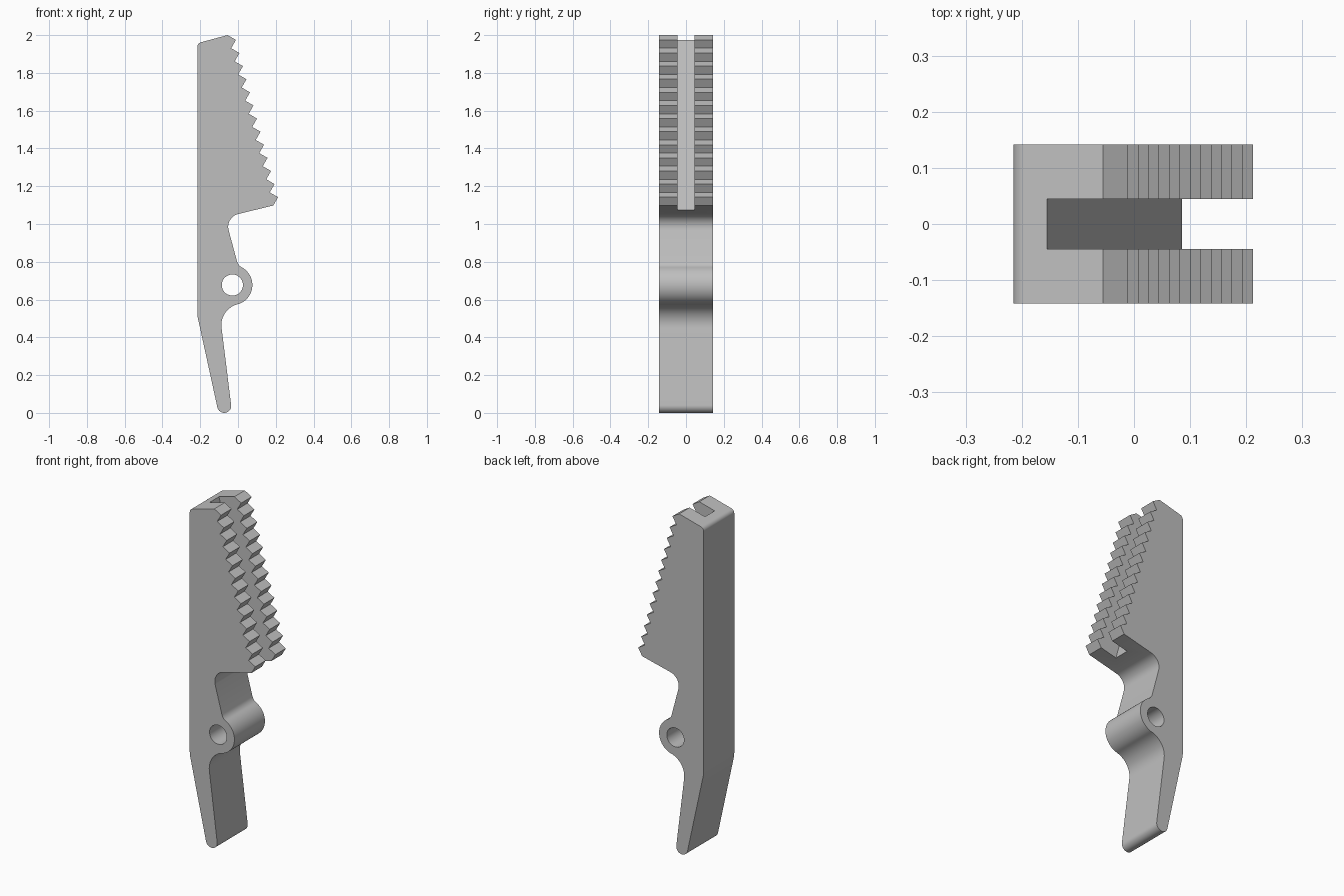
import bpy
import bmesh
from math import sin, cos, radians, pi

if "Cube" in bpy.data.objects:
    bpy.data.objects.remove(bpy.data.objects["Cube"], do_unlink=True)

HALF_WIDTH = 0.142
SLOT_HALF = 0.045
TILT = radians(15)
BOSS = (-0.03, 0.677)

grey = bpy.data.materials.new("plain grey")
grey.use_nodes = True
grey.diffuse_color = (0.52, 0.52, 0.52, 1)
grey.node_tree.nodes["Principled BSDF"].inputs["Base Color"].default_value = grey.diffuse_color


def arc(centre, r, start, end, steps=10):
    """Points on an arc, angles in degrees."""
    angles = [radians(start + (end - start) * i / steps) for i in range(steps + 1)]
    return [(centre[0] + r * cos(a), centre[1] + r * sin(a)) for a in angles]


def extrude_profile(name, points, half):
    """Solid made by extruding an x-z outline along y."""
    bm = bmesh.new()
    face = bm.faces.new([bm.verts.new((x, -half, z)) for x, z in points])
    grown = bmesh.ops.extrude_face_region(bm, geom=[face])["geom"]
    moved = [v for v in grown if isinstance(v, bmesh.types.BMVert)]
    bmesh.ops.translate(bm, verts=moved, vec=(0, 2 * half, 0))
    bmesh.ops.recalc_face_normals(bm, faces=bm.faces)
    mesh = bpy.data.meshes.new(name)
    bm.to_mesh(mesh)
    bm.free()
    mesh.materials.append(grey)
    obj = bpy.data.objects.new(name, mesh)
    bpy.context.collection.objects.link(obj)
    return obj


def cut(obj, cutter):
    mod = obj.modifiers.new("cut", "BOOLEAN")
    mod.operation = "DIFFERENCE"
    mod.solver = "EXACT"
    mod.object = cutter
    bpy.context.view_layer.objects.active = obj
    bpy.ops.object.modifier_apply(modifier=mod.name)
    bpy.data.objects.remove(cutter, do_unlink=True)


# Row of right-angled teeth down the sloping front edge
outline = []
x, z = -0.055, 2.0
side = 0.0508
outline.append((x, z))
for i in range(13):
    x, z = x + side * cos(radians(30)), z - side * sin(radians(30))
    outline.append((x, z))
    x, z = x - side * sin(radians(30)), z - side * cos(radians(30))
    outline.append((x, z))

# Underside fillet, neck, pivot boss and lower fillet
outline += arc((0.018, 0.985), 0.07, 105, 195)
outline += arc((0.043, 0.815), 0.05, 195, 242)
outline += arc(BOSS, 0.106, 62, -75, 28)[1:-1]
outline += arc((0.027, 0.464), 0.115, 105, 187, 14)

# Rounded tail, bend in the back, rounded top corner
outline += arc((-0.073, 0.037), 0.037, 7, -168, 16)
outline += arc((-0.065, 0.53), 0.15, 192, 180, 4)
outline += arc((-0.19, 1.938), 0.025, 180, 105, 8)

lever = extrude_profile("toothed_lever", outline, HALF_WIDTH)

# Pivot hole through the boss
cut(lever, extrude_profile("hole_cutter", arc(BOSS, 0.056, 0, 360, 40)[:-1], 0.3))

# Slot that splits the teeth into two rows
top, low = (-0.182, 2.073), (0.112, 0.974)
shift = (0.4 * cos(TILT), 0.4 * sin(TILT))
slot = [top, low] + [(p[0] + shift[0], p[1] + shift[1]) for p in (low, top)]
cut(lever, extrude_profile("slot_cutter", slot, SLOT_HALF))

bpy.ops.object.select_all(action="DESELECT")
lever.select_set(True)
bpy.context.view_layer.objects.active = lever
bpy.ops.object.shade_smooth_by_angle(angle=pi / 6)
